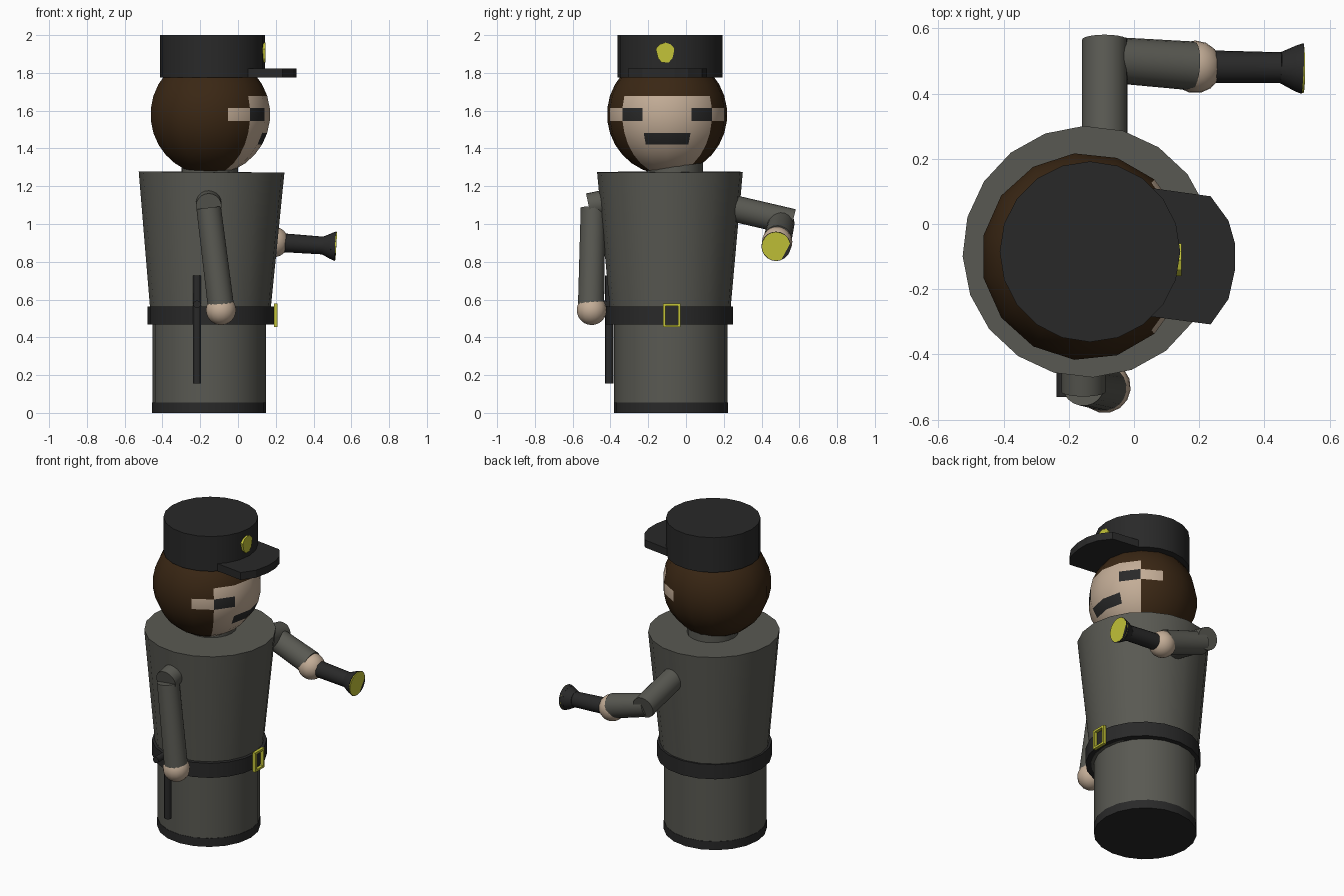
import bpy, bmesh, math
from mathutils import Vector, Matrix

if "Cube" in bpy.data.objects:
    bpy.data.objects.remove(bpy.data.objects["Cube"])


def material(name, rgb):
    m = bpy.data.materials.new(name)
    m.diffuse_color = (*rgb, 1)
    m.use_nodes = True
    m.node_tree.nodes["Principled BSDF"].inputs["Base Color"].default_value = m.diffuse_color
    return m


CLOTH = material("cloth", (0.10, 0.10, 0.085))
DARK = material("dark", (0.022, 0.022, 0.022))
SKIN = material("skin", (0.55, 0.42, 0.31))
HAIR = material("hair", (0.042, 0.020, 0.007))
GOLD = material("gold", (0.55, 0.55, 0.04))


def finish(name, bm, mats, smooth=True):
    bmesh.ops.recalc_face_normals(bm, faces=bm.faces)
    me = bpy.data.meshes.new(name)
    bm.to_mesh(me)
    bm.free()
    for m in mats:
        me.materials.append(m)
    ob = bpy.data.objects.new(name, me)
    bpy.context.collection.objects.link(ob)
    if smooth:
        bpy.ops.object.select_all(action='DESELECT')
        bpy.context.view_layer.objects.active = ob
        ob.select_set(True)
        bpy.ops.object.shade_smooth_by_angle(angle=math.radians(30))
    return ob


def tube(name, a, b, r1, r2, mat, sides=20):
    """Capped cone or cylinder between two points."""
    a, b = Vector(a), Vector(b)
    d = b - a
    bm = bmesh.new()
    rot = d.to_track_quat('Z', 'Y').to_matrix().to_4x4()
    bmesh.ops.create_cone(bm, cap_ends=True, segments=sides, radius1=r1, radius2=r2,
                          depth=d.length, matrix=Matrix.Translation((a + b) / 2) @ rot)
    return finish(name, bm, [mat])


def ball(name, c, r, mat):
    bm = bmesh.new()
    bmesh.ops.create_uvsphere(bm, u_segments=15, v_segments=12, radius=r,
                              matrix=Matrix.Translation(c))
    return finish(name, bm, [mat])


def prism(name, pts, offset, mat):
    """Extrude a flat outline of 3D points."""
    bm = bmesh.new()
    f = bm.faces.new([bm.verts.new(p) for p in pts])
    ext = bmesh.ops.extrude_face_region(bm, geom=[f], use_keep_orig=True)
    bmesh.ops.translate(bm, vec=offset,
                        verts=[v for v in ext['geom'] if isinstance(v, bmesh.types.BMVert)])
    return finish(name, bm, [mat], False)


# Body: hem, lower coat, belt, torso, neck
tube("hem", (-.153, -.08, 0), (-.153, -.08, .055), .302, .302, DARK)
tube("lower_coat", (-.153, -.08, .055), (-.153, -.08, .5), .30, .30, CLOTH)
tube("belt", (-.142, -.088, .468), (-.142, -.088, .562), .337, .337, DARK)
tube("torso", (-.147, -.083, .47), (-.14, -.085, 1.275), .312, .386, CLOTH)
tube("neck", (-.15, -.06, 1.2), (-.15, -.06, 1.36), .15, .15, CLOTH)

# Belt buckle: hollow rectangular frame
bm = bmesh.new()
for dy, dz, sy, sz in ((-.04, 0, .013, .125), (.04, 0, .013, .125),
                       (0, -.056, .093, .013), (0, .056, .093, .013)):
    bmesh.ops.create_cube(bm, size=1, matrix=Matrix.Translation((.2, -.075 + dy, .516 + dz))
                          @ Matrix.Diagonal((.02, sy, sz, 1)))
finish("belt_buckle", bm, [GOLD], False)

# Head: 15 x 15 sphere, face coloured by row and column around +x
c = Vector((-.15, -.10, 1.58))
bm = bmesh.new()
bmesh.ops.create_uvsphere(bm, u_segments=15, v_segments=15, radius=.32)
start = min((abs(math.atan2(v.co.y, v.co.x)), math.atan2(v.co.y, v.co.x))
            for v in bm.verts if abs(v.co.z) < .1)[1]
bmesh.ops.rotate(bm, verts=bm.verts, matrix=Matrix.Rotation(-start, 3, 'Z'))
for f in bm.faces:
    p = f.calc_center_median()
    lon = abs(math.degrees(math.atan2(p.y, p.x)))
    lat = math.degrees(math.asin(p.z / p.length))
    eye_row = -6 < lat < 6
    if lon < 48 and lat < 18:
        f.material_index = 1
        if (eye_row and lon > 24) or (-30 < lat < -18 and lon < 24):
            f.material_index = 2
    elif eye_row and lon < 72:
        f.material_index = 1
bmesh.ops.translate(bm, vec=c, verts=bm.verts)
finish("head", bm, [HAIR, SKIN, DARK])

# Cap with visor and badge
tube("cap", (-.135, -.085, 1.775), (-.135, -.085, 2.0), .277, .277, DARK)
visor = [(-.05, .12), (.07, .108), (.235, .085), (.29, .01), (.31, -.06), (.31, -.14),
         (.29, -.23), (.235, -.308), (.06, -.285), (-.05, -.28)]
prism("cap_visor", [(x, y, 1.775) for x, y in visor], (0, 0, .048), DARK)
badge = [(0, .054), (.05, .02), (.038, -.03), (.018, -.052),
         (-.018, -.052), (-.038, -.03), (-.05, .02), (-.03, .044)]
badge[0:1] = [(.0, .054), (.03, .044)]
prism("cap_badge", [(.125, -.11 + y, 1.907 + z) for y, z in badge], (.021, 0, 0), GOLD)

# Hanging arm
tube("right_shoulder", (-.155, -.35, 1.13), (-.155, -.515, 1.095), .068, .068, CLOTH)
tube("right_arm", (-.155, -.492, 1.085), (-.09, -.503, .56), .066, .07, CLOTH)
ball("right_hand", (-.09, -.5, .545), .08, SKIN)

# Raised arm
tube("left_upper_arm", (-.09, .2, 1.095), (-.09, .565, 1.01), .07, .07, CLOTH)
tube("left_forearm", (-.09, .505, 1.005), (.18, .485, .92), .07, .075, CLOTH)
ball("left_hand", (.188, .482, .905), .081, SKIN)

# Flashlight
tube("flashlight_handle", (.22, .483, .902), (.45, .48, .886), .05, .047, DARK)
tube("flashlight_neck", (.45, .48, .886), (.495, .478, .883), .048, .07, DARK)
tube("flashlight_rim", (.495, .478, .883), (.517, .477, .882), .07, .078, DARK)
tube("flashlight_lens", (.51, .477, .8825), (.52, .477, .8818), .075, .075, GOLD)

# Side-handle baton
tube("baton", (-.217, -.406, .155), (-.217, -.406, .727), .022, .022, DARK, 12)
tube("baton_handle", (-.217, -.40, .575), (-.217, -.53, .575), .02, .02, DARK, 12)
